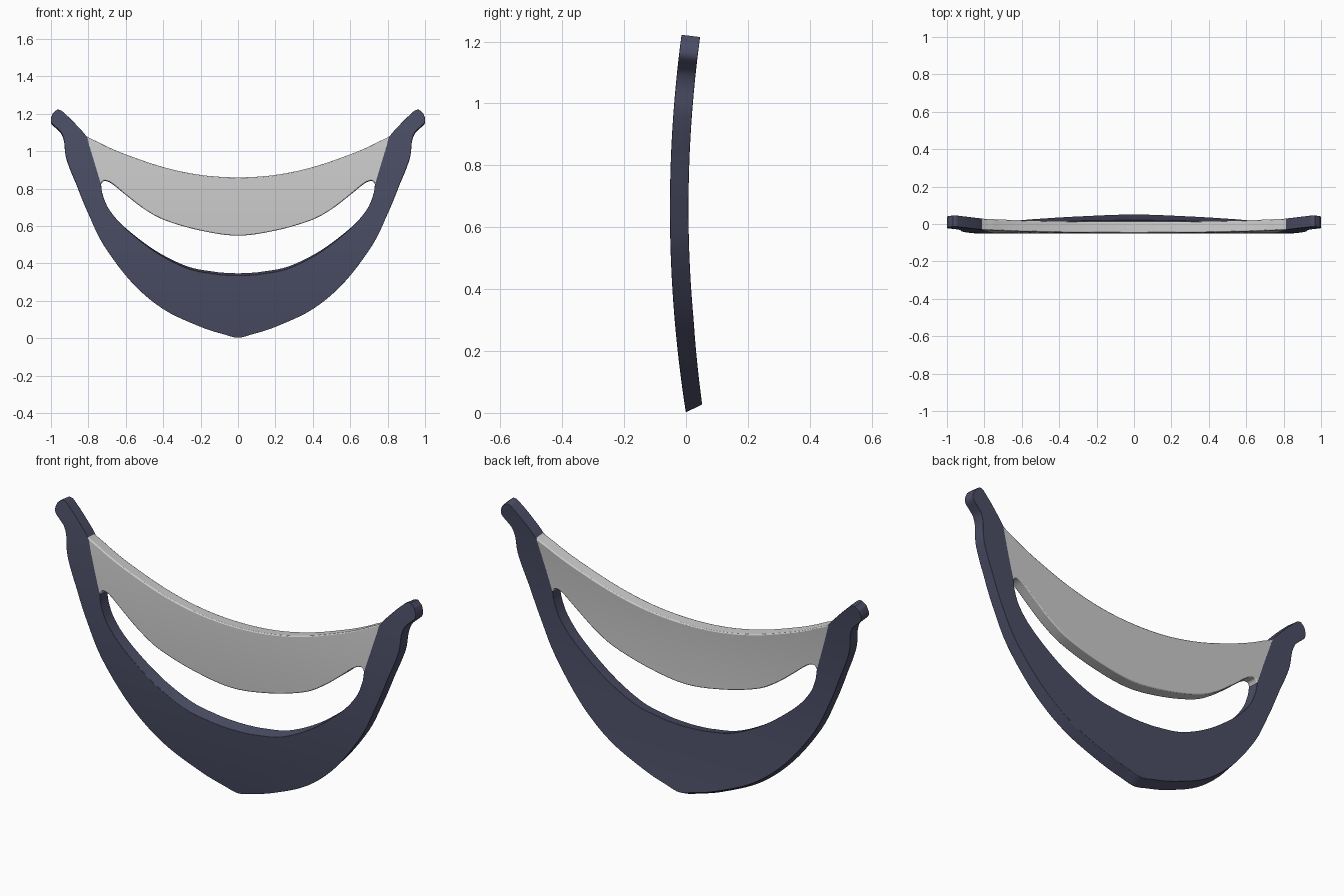
import bpy, bmesh
from mathutils import Vector

if "Cube" in bpy.data.objects:
    bpy.data.objects.remove(bpy.data.objects["Cube"])

THICK = 0.06
SUB = 5      # smoothing steps between profile stations
ACROSS = 10  # faces across the band

# Right-half stations as (edge A x, z, edge B x, z), from the centre outwards
FRAME = [
    (0, 0.002, 0, 0.335), (0.075, 0.02, 0.06, 0.337), (0.2, 0.06, 0.13, 0.344),
    (0.4, 0.155, 0.27, 0.373), (0.57, 0.30, 0.44, 0.46), (0.72, 0.50, 0.605, 0.59),
    (0.80, 0.665, 0.69, 0.69), (0.84, 0.76, 0.724, 0.77), (0.865, 0.825, 0.733, 0.822),
    (0.90, 0.91, 0.756, 0.90), (0.922, 0.98, 0.777, 0.97), (0.93, 1.055, 0.795, 1.03),
    (0.945, 1.098, 0.812, 1.081), (0.967, 1.122, 0.88, 1.157), (0.996, 1.15, 0.925, 1.2),
    (1.0, 1.175, 0.948, 1.219), (0.99, 1.203, 0.968, 1.222)]
PANEL = [
    (0, 0.86, 0, 0.548), (0.2, 0.873, 0.2, 0.575), (0.4, 0.915, 0.39, 0.63),
    (0.6, 0.983, 0.5, 0.69), (0.7, 1.025, 0.6, 0.767), (0.75, 1.05, 0.66, 0.817),
    (0.785, 1.066, 0.695, 0.839), (0.80, 1.074, 0.72, 0.841), (0.812, 1.081, 0.733, 0.822)]


def smooth(stations):
    """Catmull-Rom through the mirrored stations."""
    full = [(-a, b, -c, d) for a, b, c, d in reversed(stations[1:])] + stations
    p = [Vector(s) for s in full]
    p = [p[0]] + p + [p[-1]]
    out = []
    for i in range(1, len(p) - 2):
        a, b, c, d = p[i - 1:i + 3]
        for k in range(SUB):
            t = k / SUB
            out.append(0.5 * (2 * b + (c - a) * t + (2 * a - 5 * b + 4 * c - d) * t * t
                              + (3 * b - a - 3 * c + d) * t ** 3))
    return out + [p[-1]]


def bowed(x, z, back):
    """Place a front-view point on the bowed front or back skin."""
    y = -0.052 + 0.119 * (z - 0.66) ** 2
    if back:
        y += THICK
        z += (0.66 - z) * (0.038 if z < 0.66 else 0.013)
        y -= 0.008 * max(0, 1 - z / 0.3)
    return (x, y, z)


def band(name, stations, open_b=None, end_walls=True):
    """Solid bowed band; open_b marks the stations where edge B joins another part."""
    cols = smooth(stations)
    n, mid = len(cols), (len(cols) - 1) // 2
    bm = bmesh.new()
    skins = []
    for back in (False, True):
        grid = []
        for ax, az, bx, bz in cols:
            row = []
            for j in range(ACROSS + 1):
                t = j / ACROSS
                row.append(bm.verts.new(bowed(ax + (bx - ax) * t, az + (bz - az) * t, back)))
            grid.append(row)
        skins.append(grid)
        for i in range(n - 1):
            for j in range(ACROSS):
                bm.faces.new((grid[i][j], grid[i + 1][j], grid[i + 1][j + 1], grid[i][j + 1]))
    f, b = skins
    for i in range(n - 1):
        bm.faces.new((f[i][0], f[i + 1][0], b[i + 1][0], b[i][0]))
        s = abs(i + 0.5 - mid) / SUB
        if not (open_b and open_b[0] < s < open_b[1]):
            bm.faces.new((f[i][-1], f[i + 1][-1], b[i + 1][-1], b[i][-1]))
    if end_walls:
        for i in (0, n - 1):
            for j in range(ACROSS):
                bm.faces.new((f[i][j], f[i][j + 1], b[i][j + 1], b[i][j]))
    bmesh.ops.recalc_face_normals(bm, faces=bm.faces)
    me = bpy.data.meshes.new(name)
    bm.to_mesh(me)
    bm.free()
    ob = bpy.data.objects.new(name, me)
    bpy.context.collection.objects.link(ob)
    # softened rims
    bev = ob.modifiers.new("soft_rim", "BEVEL")
    bev.width, bev.segments = 0.005, 2
    bev.limit_method, bev.angle_limit = "ANGLE", 0.9
    bpy.ops.object.select_all(action="DESELECT")
    ob.select_set(True)
    bpy.context.view_layer.objects.active = ob
    bpy.ops.object.shade_smooth_by_angle(angle=0.6)
    return ob


# Dark crescent frame with flared horn tips
frame = band("crescent_frame", FRAME, open_b=(8, 12))
navy = bpy.data.materials.new("navy")
navy.diffuse_color = (0.07, 0.075, 0.13, 1)
navy.use_nodes = True
navy.node_tree.nodes["Principled BSDF"].inputs["Base Color"].default_value = navy.diffuse_color
frame.data.materials.append(navy)

# Pale inner panel bridging the horns
band("inner_panel", PANEL, end_walls=False)
